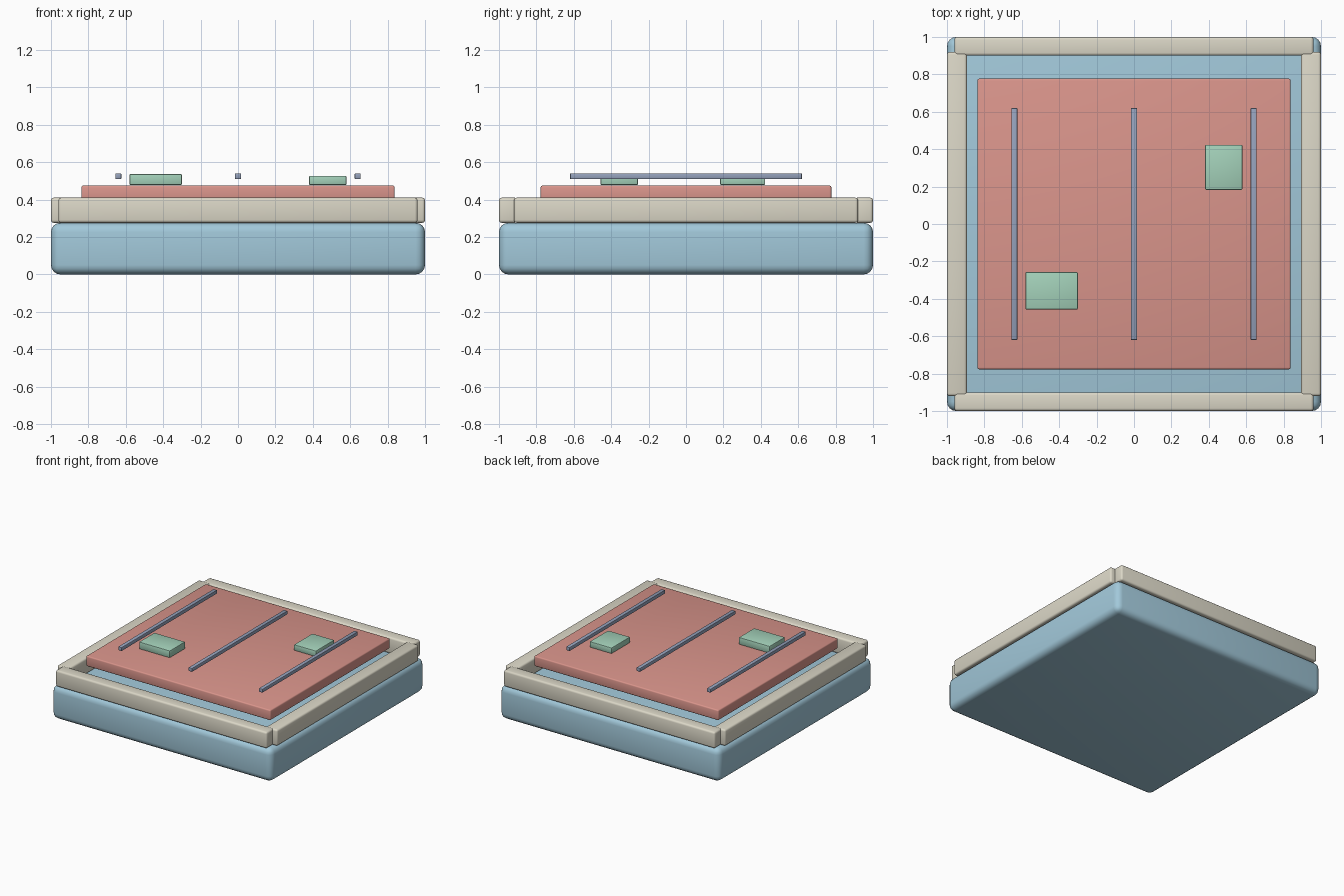
import bpy

if "Cube" in bpy.data.objects:
    bpy.data.objects.remove(bpy.data.objects["Cube"])


def material(name, rgb):
    m = bpy.data.materials.new(name)
    m.diffuse_color = (*rgb, 1)
    m.use_nodes = True
    m.node_tree.nodes["Principled BSDF"].inputs["Base Color"].default_value = m.diffuse_color
    return m


BLUE = material("blue", (0.36, 0.58, 0.70))
CREAM = material("cream", (0.71, 0.68, 0.57))
RED = material("red", (0.70, 0.30, 0.26))
GREEN = material("green", (0.37, 0.64, 0.49))
STEEL = material("steel", (0.30, 0.36, 0.50))


def box(name, x, y, z, bevel, mat, segments=3):
    """Rounded box from (min, max) ranges on each axis."""
    ranges = (x, y, z)
    bpy.ops.mesh.primitive_cube_add(size=1, location=[(a + b) / 2 for a, b in ranges])
    ob = bpy.context.object
    ob.name = name
    ob.scale = [b - a for a, b in ranges]
    bpy.ops.object.transform_apply(location=False, rotation=False, scale=True)
    mod = ob.modifiers.new("rounding", "BEVEL")
    mod.width = bevel
    mod.segments = segments
    bpy.ops.object.modifier_apply(modifier=mod.name)
    bpy.ops.object.shade_smooth_by_angle()
    ob.data.materials.append(mat)
    return ob


# Base slab
box("base", (-1, 1), (-1, 1), (0, 0.276), 0.05, BLUE, 4)

# Raised rim: front/back bars and side bars
for side, s in (("front", -1), ("back", 1)):
    box(f"rim_{side}", (-0.96, 0.96), sorted((s * 0.9, s)), (0.276, 0.41), 0.015, CREAM)
for side, s in (("left", -1), ("right", 1)):
    box(f"rim_{side}", sorted((s * 0.893, s)), (-0.92, 0.92), (0.276, 0.41), 0.015, CREAM)

# Floating top panel
box("panel", (-0.838, 0.838), (-0.777, 0.777), (0.39, 0.475), 0.01, RED)

# Slim rails above the panel
for name, x in (("left", -0.64), ("middle", 0), ("right", 0.64)):
    box(f"rail_{name}", (x - 0.016, x + 0.016), (-0.62, 0.62), (0.51, 0.54), 0.004, STEEL, 2)

# Small raised blocks
box("block_front", (-0.58, -0.30), (-0.457, -0.257), (0.478, 0.537), 0.006, GREEN, 2)
box("block_back", (0.38, 0.58), (0.183, 0.423), (0.478, 0.527), 0.006, GREEN, 2)
